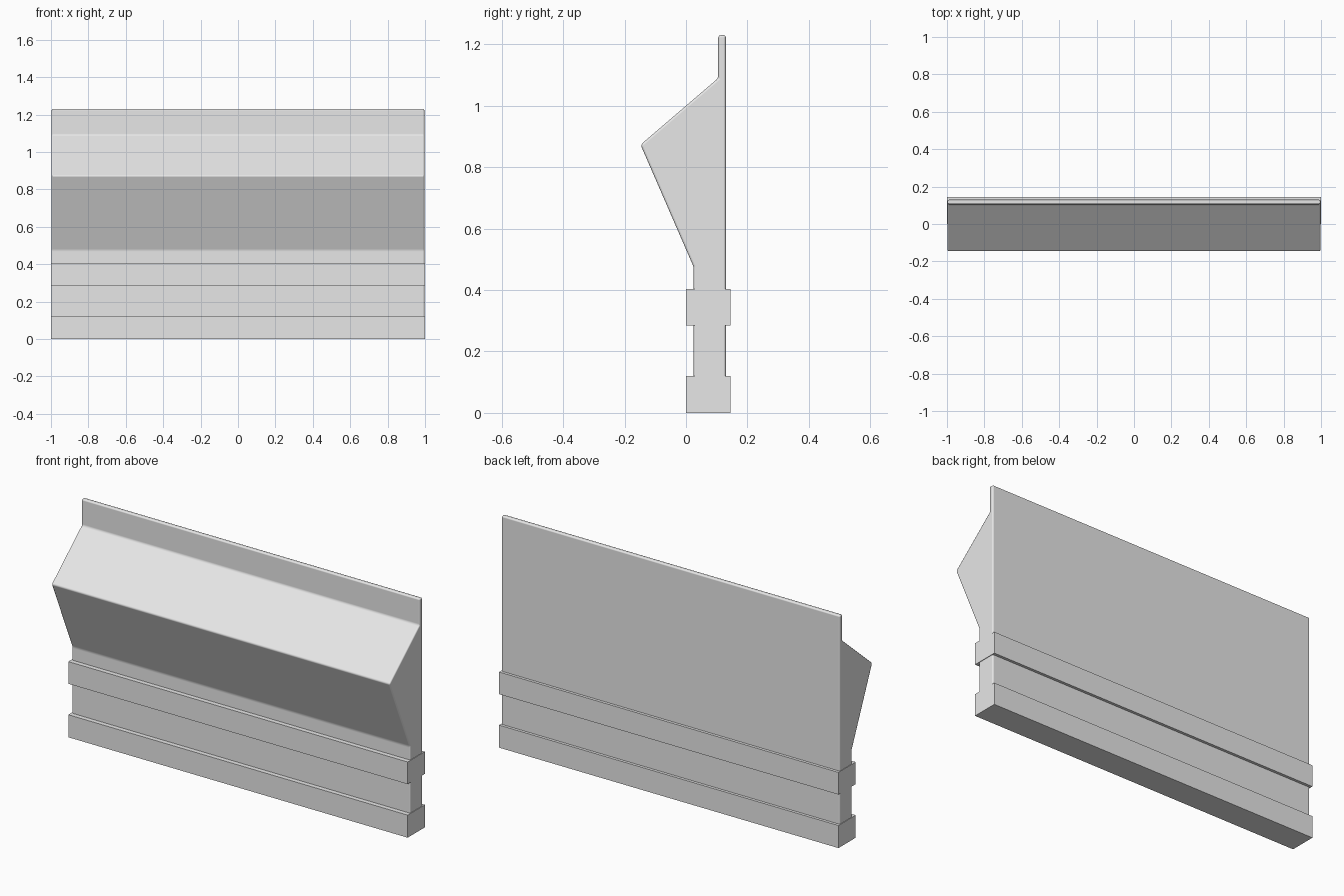
import bpy
import bmesh

cube = bpy.data.objects.get("Cube")
if cube:
    bpy.data.objects.remove(cube, do_unlink=True)

grey = bpy.data.materials.new("light grey")
grey.use_nodes = True
colour = (0.8, 0.8, 0.8, 1)
grey.diffuse_color = colour
grey.node_tree.nodes["Principled BSDF"].inputs["Base Color"].default_value = colour


def extrude_profile(name, profile, half_width):
    """Extrude a (y, z) outline along x, centred on x = 0."""
    bm = bmesh.new()
    face = bm.faces.new([bm.verts.new((-half_width, y, z)) for y, z in profile])
    result = bmesh.ops.extrude_face_region(bm, geom=[face])
    new_verts = [g for g in result["geom"] if isinstance(g, bmesh.types.BMVert)]
    bmesh.ops.translate(bm, verts=new_verts, vec=(2 * half_width, 0, 0))
    bmesh.ops.recalc_face_normals(bm, faces=bm.faces)
    mesh = bpy.data.meshes.new(name)
    bm.to_mesh(mesh)
    bm.free()
    mesh.materials.append(grey)
    obj = bpy.data.objects.new(name, mesh)
    bpy.context.collection.objects.link(obj)
    return obj


# Panel with a forward-leaning ledge and a thin upright lip
panel = extrude_profile("panel", [
    (0.025, 0), (0.025, 0.475), (-0.148, 0.873), (0.105, 1.09),
    (0.105, 1.23), (0.13, 1.23), (0.13, 0)], 0.997)
bevel = panel.modifiers.new("rounded edges", "BEVEL")
bevel.width = 0.008
bevel.segments = 2
bevel.limit_method = "ANGLE"
bevel.angle_limit = 0.3
bevel.harden_normals = True
for face in panel.data.polygons:
    face.use_smooth = True

# Sharp-edged rails wrapped around the foot
for name, low, high in (("base_rail", 0, 0.12), ("middle_rail", 0.285, 0.403)):
    extrude_profile(name, [(0, low), (0, high), (0.145, high), (0.145, low)], 1)
